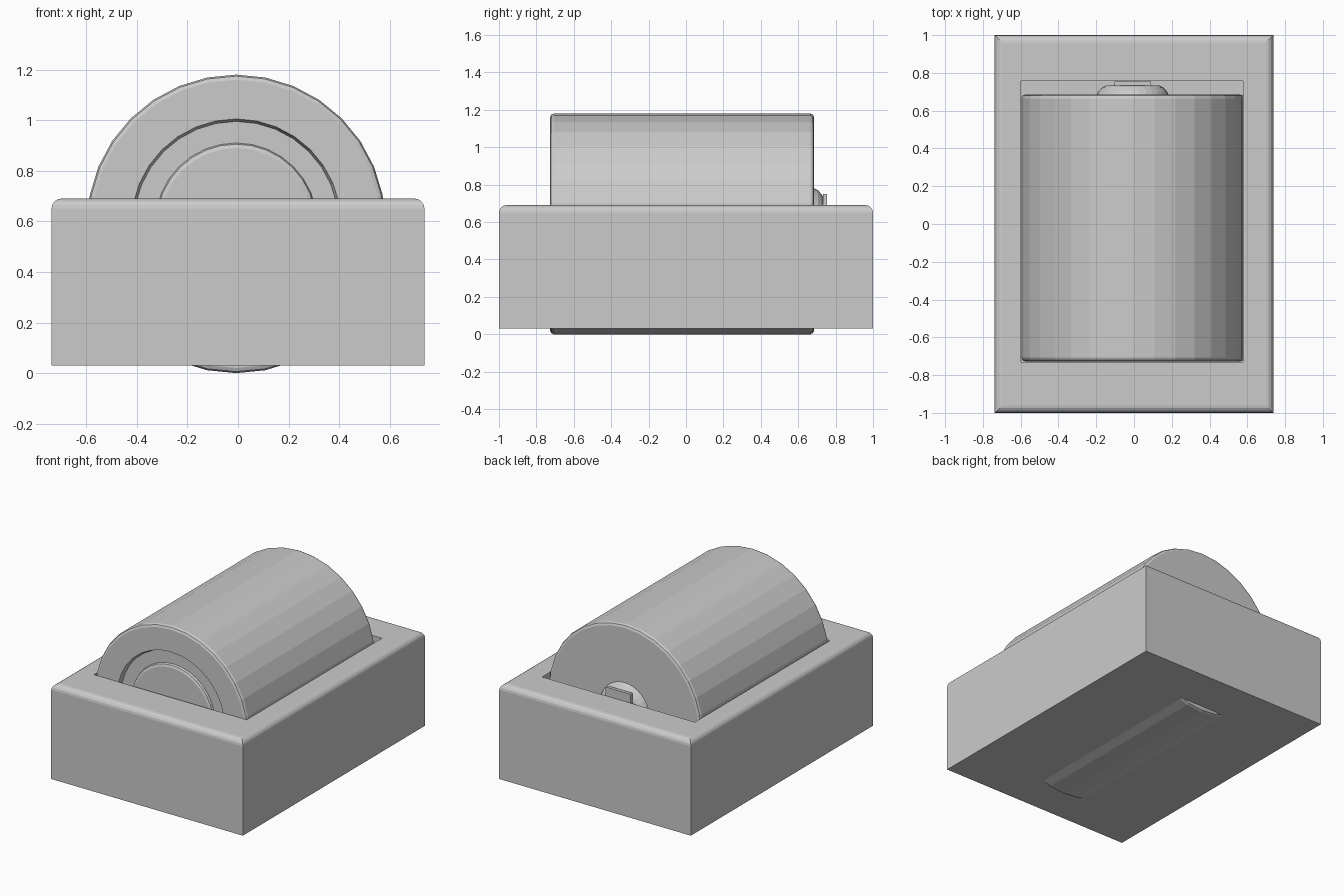
import bpy, bmesh, math
from mathutils import Vector

if "Cube" in bpy.data.objects:
    bpy.data.objects.remove(bpy.data.objects["Cube"])


def finish(bm, name):
    bmesh.ops.recalc_face_normals(bm, faces=bm.faces)
    mesh = bpy.data.meshes.new(name)
    bm.to_mesh(mesh)
    bm.free()
    obj = bpy.data.objects.new(name, mesh)
    bpy.context.collection.objects.link(obj)
    return obj


def box(name, lo, hi):
    bm = bmesh.new()
    bmesh.ops.create_cube(bm, size=1)
    for v in bm.verts:
        v.co = Vector([(a + b) / 2 + c * (b - a) for a, b, c in zip(lo, hi, v.co)])
    return finish(bm, name)


def lathe_y(name, profile, sides, centre):
    """Revolve (radius, y) points about an axis along y, starting at the top."""
    bm = bmesh.new()
    verts = [bm.verts.new((centre[0], y, centre[1] + r)) for r, y in profile]
    edges = [bm.edges.new(p) for p in zip(verts, verts[1:])]
    bmesh.ops.spin(bm, geom=verts + edges, cent=(centre[0], 0, centre[1]),
                   axis=(0, 1, 0), angle=math.tau, steps=sides, use_duplicate=False)
    bmesh.ops.remove_doubles(bm, verts=bm.verts, dist=1e-4)
    return finish(bm, name)


# Holder block: rounded top rim, then a rectangular pocket sunk into the top
bm = bmesh.new()
bmesh.ops.create_cube(bm, size=1)
for v in bm.verts:
    v.co = Vector((v.co.x * 1.475, v.co.y * 2, 0.36 + v.co.z * 0.66))
rim = [e for e in bm.edges if all(v.co.z > 0.6 for v in e.verts)]
bmesh.ops.bevel(bm, geom=rim, offset=0.04, segments=4, profile=0.5, affect='EDGES')
top = max(bm.faces, key=lambda f: f.calc_center_median().z)
bmesh.ops.inset_individual(bm, faces=[top], thickness=0.1)
for v in top.verts:
    v.co.x = 0.578 if v.co.x > 0 else -0.598
    v.co.y = 0.757 if v.co.y > 0 else -0.73
wall = bmesh.ops.extrude_face_region(bm, geom=[top])
for v in wall['geom']:
    if isinstance(v, bmesh.types.BMVert):
        v.co.z = 0.10
if top.is_valid:
    bmesh.ops.delete(bm, geom=[top], context='FACES_ONLY')
finish(bm, "holder_block")

# Cylinder lying in the pocket, with a recessed ring and raised disc in front
axis = (-0.007, 0.59)
front, back = -0.727, 0.685
lathe_y("cylinder_body", [
    (0, front + 0.01), (0.30, front + 0.01), (0.315, front + 0.016), (0.32, front + 0.03),
    (0.405, front + 0.03), (0.415, front),
    (0.57, front), (0.584, front + 0.006), (0.59, front + 0.02),
    (0.59, back - 0.02), (0.584, back - 0.006), (0.57, back), (0, back)], 32, axis)

# Domed end cap at the back
lathe_y("end_cap", [(0.192, back - 0.01), (0.19, back), (0.18, 0.705), (0.16, 0.724),
                    (0.14, 0.734), (0, 0.736)], 32, axis)

# Contact plate between the end cap and the pocket wall
box("contact_plate", (-0.103, 0.733, 0.43), (0.09, 0.755, 0.75))
